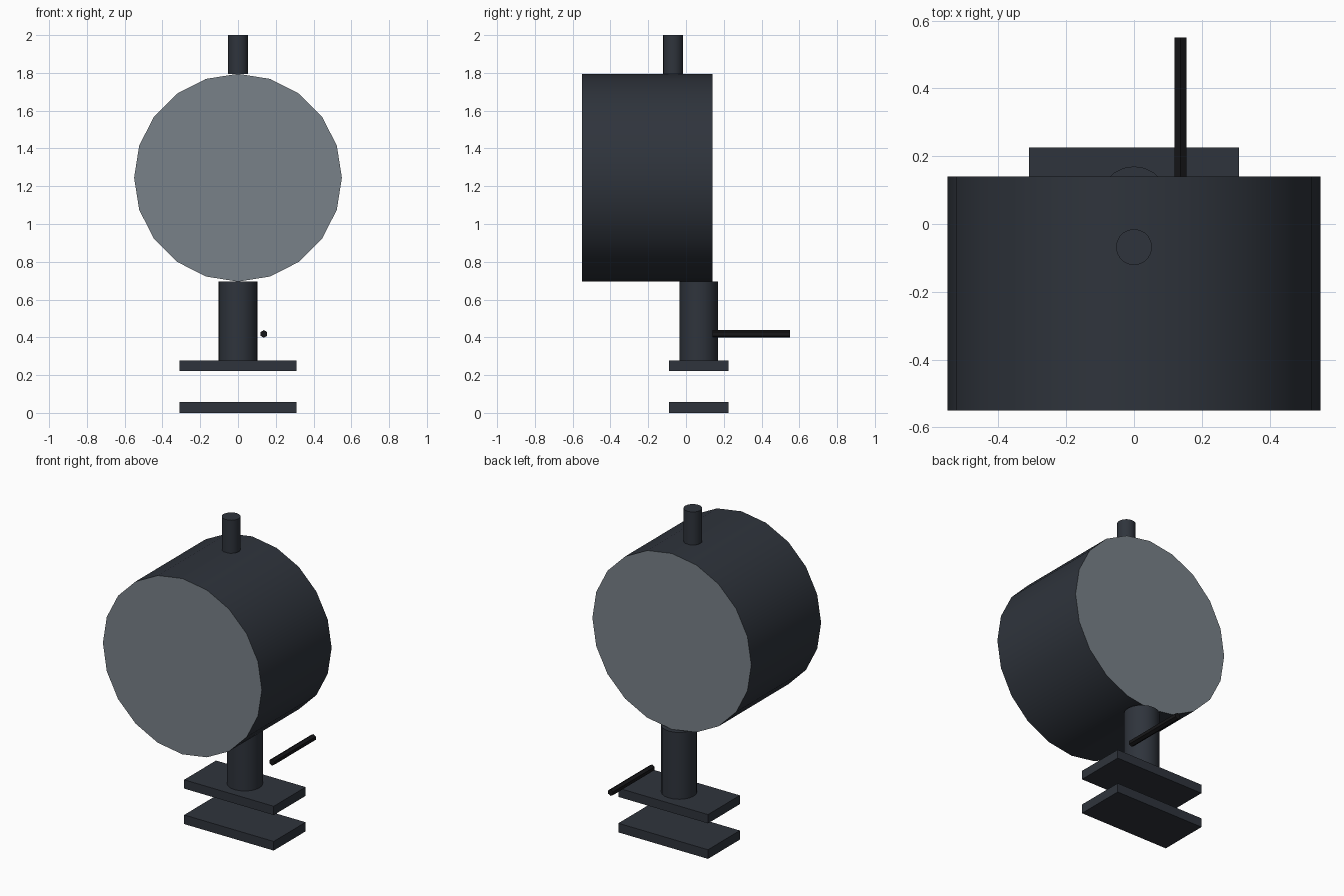
import bpy, math

if "Cube" in bpy.data.objects:
    bpy.data.objects.remove(bpy.data.objects["Cube"])


def material(name, color):
    m = bpy.data.materials.new(name)
    m.diffuse_color = color
    m.use_nodes = True
    m.node_tree.nodes["Principled BSDF"].inputs["Base Color"].default_value = m.diffuse_color
    return m


body = material("dark_metal", (0.028, 0.034, 0.045, 1))
black = material("black_metal", (0.008, 0.008, 0.009, 1))
glass = material("grey_glass", (0.19, 0.22, 0.25, 0.6))


def finish(ob, name, mat):
    ob.name = name
    ob.data.materials.append(mat)
    return ob


def cylinder(name, radius, length, loc, sides, mat, along_y=False):
    bpy.ops.mesh.primitive_cylinder_add(
        vertices=sides, radius=radius, depth=length, location=loc,
        rotation=(math.pi / 2 if along_y else 0, 0, 0))
    ob = finish(bpy.context.object, name, mat)
    bpy.ops.object.shade_smooth_by_angle(angle=math.radians(35))
    return ob


def plate(name, z0, z1):
    bpy.ops.mesh.primitive_cube_add(size=1, location=(0, 0.068, (z0 + z1) / 2))
    ob = finish(bpy.context.object, name, body)
    ob.scale = (0.62, 0.315, z1 - z0)
    bpy.ops.object.transform_apply(location=False, rotation=False, scale=True)


# Lamp drum with glass front and back faces
drum = cylinder("lamp_drum", 0.55, 0.69, (0, -0.205, 1.245), 20, body, True)
drum.data.materials.append(glass)
for face in drum.data.polygons:
    if len(face.vertices) > 4:
        face.material_index = 1

# Top pin and supporting stem
cylinder("top_pin", 0.053, 0.207, (0, -0.068, 1.8965), 20, body)
cylinder("support_stem", 0.102, 0.42, (0, 0.068, 0.485), 20, body)

# Clamp plates, separated by a gap
plate("lower_plate", 0.0, 0.057)
plate("upper_plate", 0.222, 0.277)

# Side rod pointing backwards
cylinder("rear_rod", 0.02, 0.41, (0.137, 0.345, 0.418), 6, black, True)
bpy.ops.object.shade_flat()
